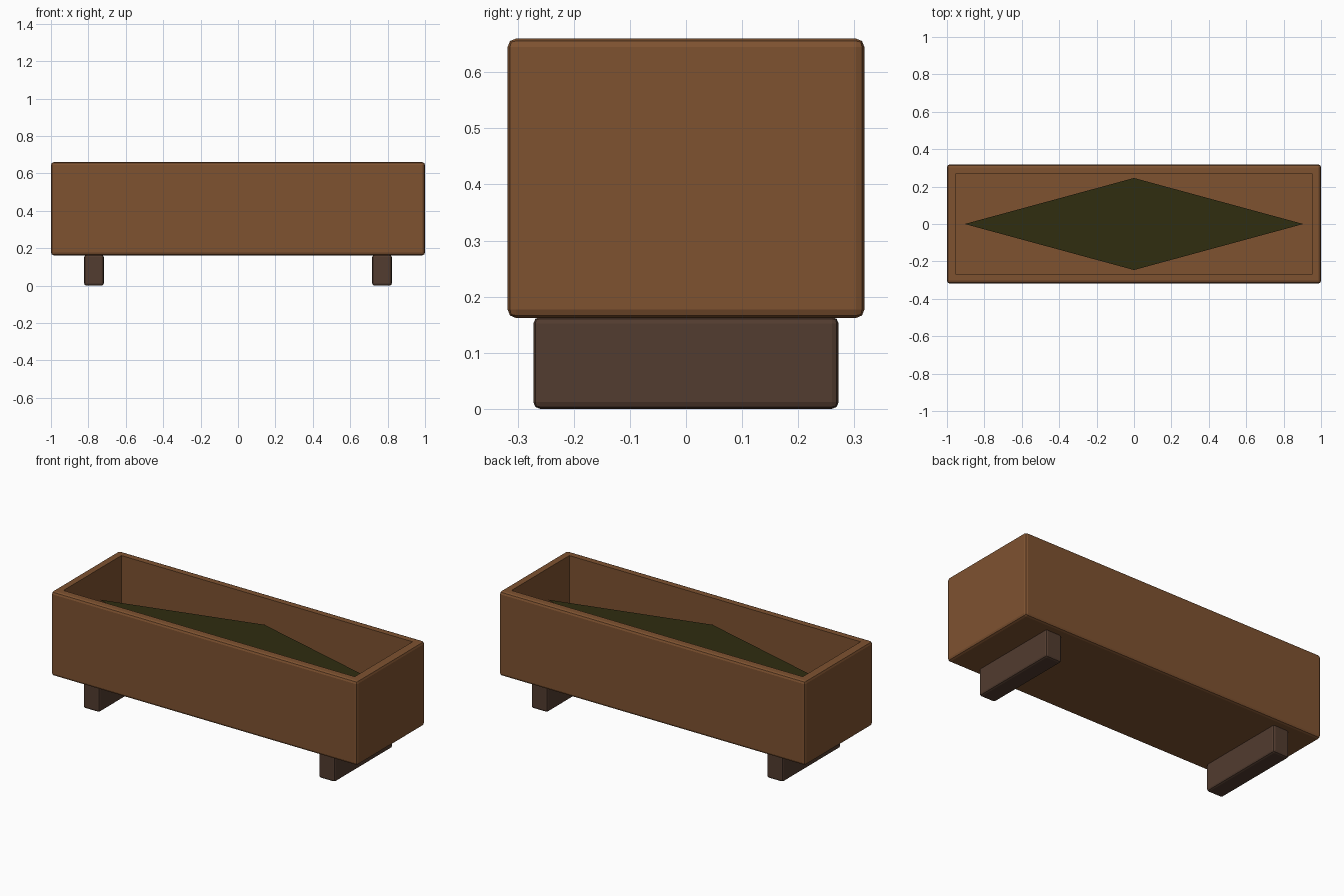
import bpy
import bmesh
from mathutils import Matrix, Vector

cube = bpy.data.objects.get("Cube")
if cube:
    bpy.data.objects.remove(cube, do_unlink=True)


def material(name, rgb):
    mat = bpy.data.materials.new(name)
    mat.use_nodes = True
    mat.diffuse_color = (*rgb, 1)
    mat.node_tree.nodes["Principled BSDF"].inputs["Base Color"].default_value = (*rgb, 1)
    return mat


wood = material("warm wood", (0.21, 0.085, 0.03))
dark_wood = material("dark wood", (0.085, 0.045, 0.029))
soil_green = material("mossy soil", (0.029, 0.026, 0.005))


def add_object(name, bm, mat):
    mesh = bpy.data.meshes.new(name)
    bm.to_mesh(mesh)
    bm.free()
    mesh.materials.append(mat)
    obj = bpy.data.objects.new(name, mesh)
    bpy.context.collection.objects.link(obj)
    return obj


def box(size, center):
    bm = bmesh.new()
    bmesh.ops.create_cube(bm, size=1, matrix=Matrix.Translation(center) @ Matrix.Diagonal((*size, 1)))
    return bm


def bevel(bm, edges, width):
    bmesh.ops.bevel(bm, geom=edges, offset=width, segments=2, profile=0.5, affect='EDGES')


# Planter: bevelled box with its top inset and sunk to the floor
wall = 0.068
bm = box((2, 0.636, 0.498), (0, 0, 0.411))
outer_edges = list(bm.edges)
top = max(bm.faces, key=lambda f: f.calc_center_median().z)
bmesh.ops.inset_region(bm, faces=[top], thickness=wall)
sunk = bmesh.ops.extrude_discrete_faces(bm, faces=[top])["faces"][0]
bmesh.ops.translate(bm, verts=sunk.verts, vec=Vector((0, 0, -0.43)))
bevel(bm, outer_edges, 0.015)
add_object("planter_box", bm, wood)

# Feet: two bars running across the underside
for side, x in (("left", 0.77), ("right", -0.77)):
    bm = box((0.105, 0.544, 0.164), (x, 0, 0.082))
    bevel(bm, list(bm.edges), 0.012)
    add_object(side + "_foot", bm, dark_wood)

# Soil: a flat four-sided sheet stretched along the planter
bm = bmesh.new()
bmesh.ops.create_circle(bm, cap_ends=True, segments=4, radius=1,
                        matrix=Matrix.Translation((0, 0, 0.515)) @ Matrix.Diagonal((0.905, 0.246, 1, 1)))
add_object("soil", bm, soil_green)
